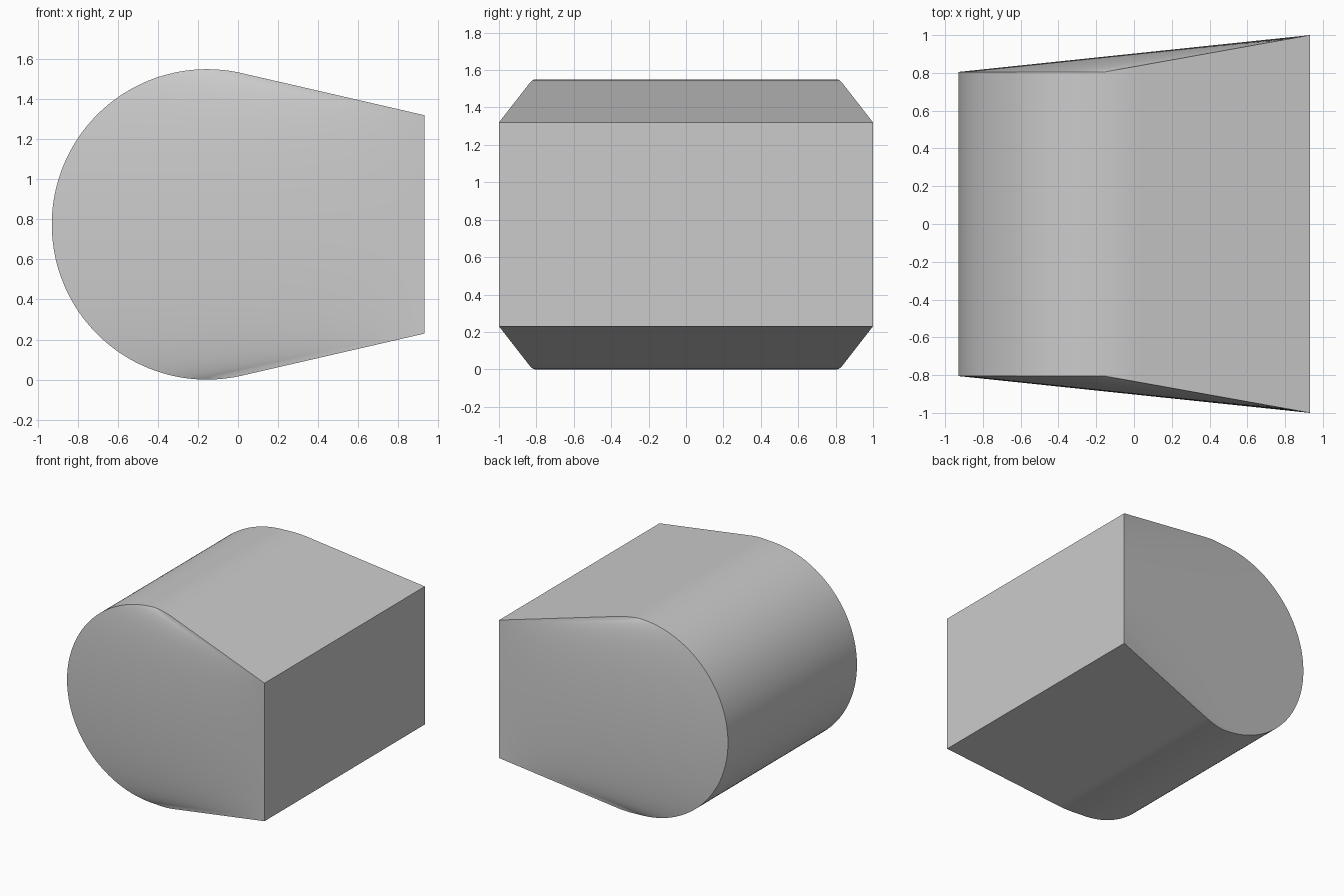
import bpy, bmesh
from math import sin, cos, pi, sqrt, atan2, acos

cube = bpy.data.objects.get("Cube")
if cube:
    bpy.data.objects.remove(cube, do_unlink=True)

# Outline: a round nose that narrows along tangent lines to a flat end
R, CX, CZ = 0.775, -0.155, 0.775
END_X, END_H = 0.932, 0.545
NARROW, WIDE = 0.805, 1.0
ROWS, COLS = 96, 40

dx = END_X - CX
tangent = atan2(END_H, dx) + acos(R / sqrt(dx * dx + END_H * END_H))
TX, TH = CX + R * cos(tangent), R * sin(tangent)


def outline_height(x):
    """Half height of the outline behind the crown of the nose."""
    if x < TX:
        return sqrt(R * R - (x - CX) ** 2)
    return TH + (END_H - TH) * (x - TX) / (END_X - TX)


def cheek_point(i, j, side):
    """Point on the ruled side surface between nose arc and end edge."""
    t, s = i / ROWS, j / COLS
    a = pi / 2 + pi * t
    x0, z0 = CX + R * cos(a), R * sin(a)
    x = x0 + (END_X - x0) * s
    z = z0 + (END_H * (1 - 2 * t) - z0) * s
    if i in (0, ROWS):
        z = outline_height(x) * (1 if i == 0 else -1)
    return x, side * (NARROW + (WIDE - NARROW) * s), CZ + z


bm = bmesh.new()
grids = []
for side in (-1, 1):
    grid = [[bm.verts.new(cheek_point(i, j, side)) for j in range(COLS + 1)]
            for i in range(ROWS + 1)]
    for i in range(ROWS):
        for j in range(COLS):
            bm.faces.new((grid[i][j], grid[i + 1][j],
                          grid[i + 1][j + 1], grid[i][j + 1]))
    grids.append(grid)

# Wall around the outline and across the flat end
rim = [(0, j) for j in range(COLS, 0, -1)]
rim += [(i, 0) for i in range(ROWS)]
rim += [(ROWS, j) for j in range(COLS)]
rim += [(i, COLS) for i in range(ROWS, 0, -1)]
front, back = grids
for (i, j), (k, m) in zip(rim, rim[1:] + rim[:1]):
    bm.faces.new((front[i][j], front[k][m], back[k][m], back[i][j]))
bmesh.ops.recalc_face_normals(bm, faces=bm.faces)

mesh = bpy.data.meshes.new("rounded_block")
bm.to_mesh(mesh)
bm.free()
block = bpy.data.objects.new("rounded_block", mesh)
bpy.context.collection.objects.link(block)

# Plain grey finish
grey = bpy.data.materials.new("light_grey")
grey.use_nodes = True
colour = (0.6, 0.6, 0.6, 1)
grey.diffuse_color = colour
grey.node_tree.nodes["Principled BSDF"].inputs["Base Color"].default_value = colour
mesh.materials.append(grey)

bpy.ops.object.select_all(action="DESELECT")
block.select_set(True)
bpy.context.view_layer.objects.active = block
bpy.ops.object.shade_smooth_by_angle(angle=pi / 6)
